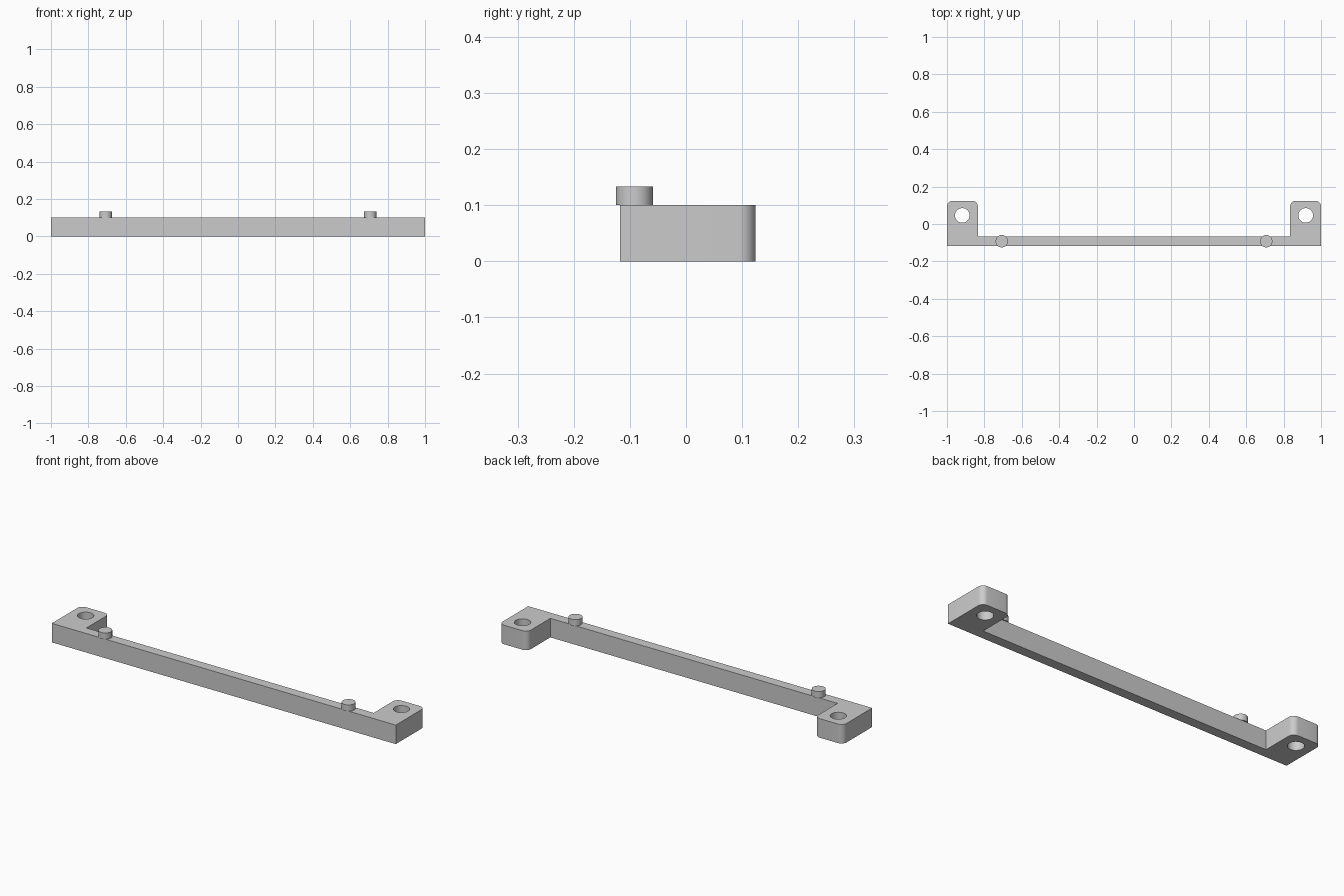
import bpy
import bmesh
from math import radians, pi, cos, sin

default = bpy.data.objects.get("Cube")
if default:
    bpy.data.objects.remove(default, do_unlink=True)

grey = bpy.data.materials.new("plain grey")
grey.use_nodes = True
grey.diffuse_color = (0.6, 0.6, 0.6, 1)
grey.node_tree.nodes["Principled BSDF"].inputs["Base Color"].default_value = (0.6, 0.6, 0.6, 1)

HEIGHT = 0.1
FRONT, BAR_BACK, EAR_BACK = -0.118, -0.066, 0.124
EAR_INNER, CORNER = 0.835, 0.03
HOLE_X, HOLE_Y, HOLE_R = 0.918, 0.046, 0.039
PEG_X, PEG_Y, PEG_R, PEG_TOP = 0.707, -0.092, 0.033, 0.133


def smooth(obj):
    bpy.ops.object.select_all(action='DESELECT')
    obj.select_set(True)
    bpy.context.view_layer.objects.active = obj
    bpy.ops.object.shade_smooth_by_angle(angle=radians(30))


def cylinder(name, x, y, radius, bottom, top):
    bpy.ops.mesh.primitive_cylinder_add(vertices=48, radius=radius, depth=top - bottom,
                                        location=(x, y, (top + bottom) / 2))
    obj = bpy.context.object
    obj.name = name
    obj.data.materials.append(grey)
    return obj


def arc(cx, cy, start):
    return [(cx + CORNER * cos(start + pi / 2 * i / 8),
             cy + CORNER * sin(start + pi / 2 * i / 8)) for i in range(9)]


# Bracket outline: left half with a rounded ear, then its mirror image
half = [(1, FRONT)]
half += arc(1 - CORNER, EAR_BACK - CORNER, 0)
half += arc(EAR_INNER + CORNER, EAR_BACK - CORNER, pi / 2)
half += [(EAR_INNER, BAR_BACK)]
outline = half + [(-x, y) for x, y in reversed(half)]

bm = bmesh.new()
face = bm.faces.new([bm.verts.new((x, y, 0)) for x, y in outline])
ext = bmesh.ops.extrude_face_region(bm, geom=[face])
top_verts = [g for g in ext["geom"] if isinstance(g, bmesh.types.BMVert)]
bmesh.ops.translate(bm, verts=top_verts, vec=(0, 0, HEIGHT))
bmesh.ops.recalc_face_normals(bm, faces=bm.faces)
mesh = bpy.data.meshes.new("bracket_bar")
bm.to_mesh(mesh)
bm.free()
mesh.materials.append(grey)
bracket = bpy.data.objects.new("bracket_bar", mesh)
bpy.context.collection.objects.link(bracket)

# Screw holes through the ears
for side in (-1, 1):
    cutter = cylinder("hole_cutter", side * HOLE_X, HOLE_Y, HOLE_R, -0.1, HEIGHT + 0.1)
    bpy.context.view_layer.objects.active = bracket
    cut = bracket.modifiers.new("screw hole", 'BOOLEAN')
    cut.object = cutter
    cut.operation = 'DIFFERENCE'
    cut.solver = 'EXACT'
    bpy.ops.object.modifier_apply(modifier=cut.name)
    bpy.data.objects.remove(cutter, do_unlink=True)
smooth(bracket)

# Locating pegs resting on the bar
for side, label in ((-1, "right"), (1, "left")):
    smooth(cylinder(label + "_peg", side * PEG_X, PEG_Y, PEG_R, HEIGHT, PEG_TOP))
